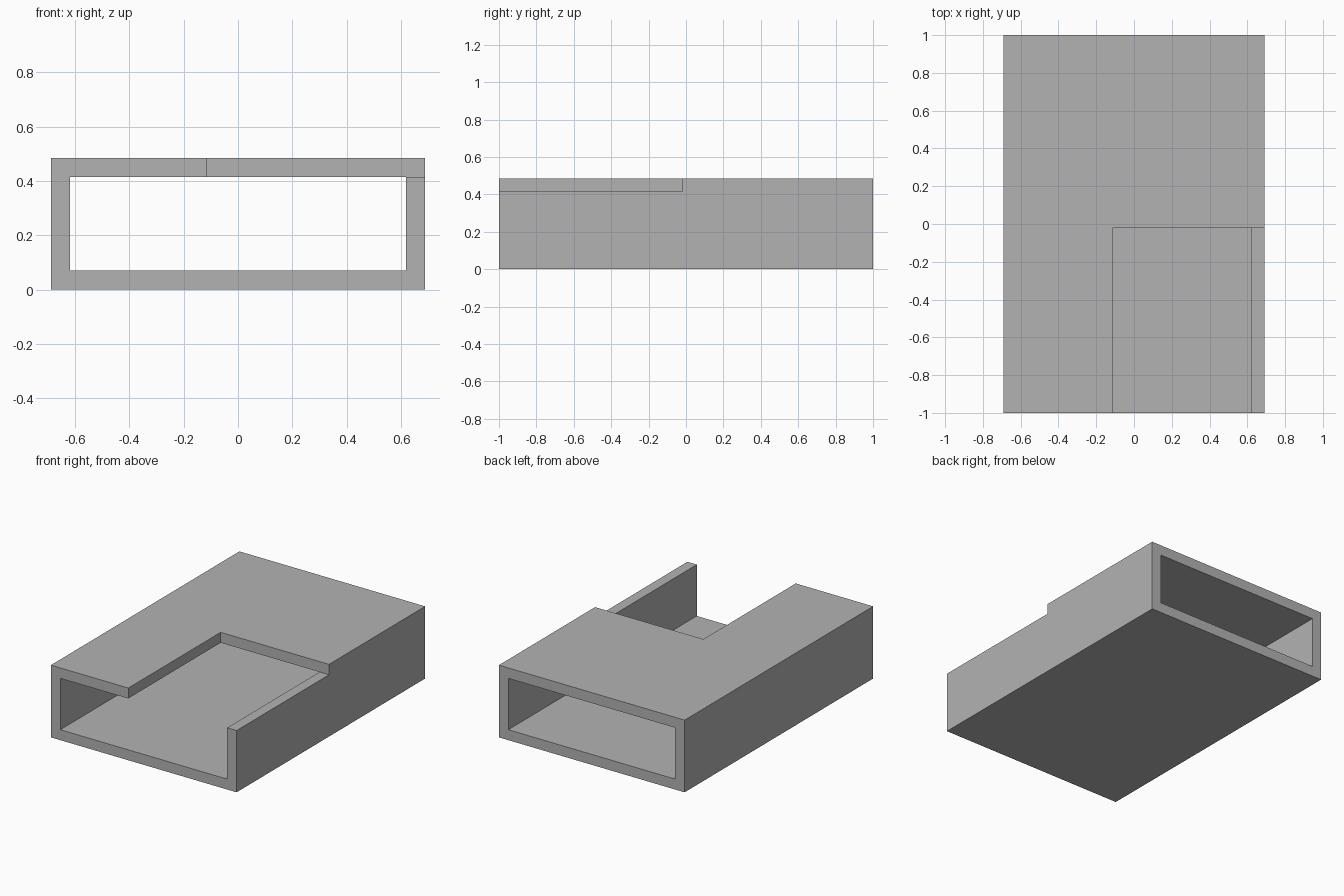
import bpy
import bmesh
from math import radians
from mathutils import Vector

cube = bpy.data.objects.get("Cube")
if cube:
    bpy.data.objects.remove(cube, do_unlink=True)

# Plain grey material
grey = bpy.data.materials.new("plain_grey")
grey.use_nodes = True
colour = (0.45, 0.45, 0.45, 1)
grey.diffuse_color = colour
grey.node_tree.nodes["Principled BSDF"].inputs["Base Color"].default_value = colour

# Overall size, wall thickness and the corner of the roof opening
half_w, half_l, height, wall = 0.69, 1.0, 0.485, 0.07
notch_x, notch_y = -0.115, -0.02

# Planes that divide the sleeve into cells along each axis
planes = (
    (-half_w, wall - half_w, notch_x, half_w - wall, half_w),
    (-half_l, notch_y, half_l),
    (0, wall, height - wall, height),
)


def is_solid(cell):
    """Floor, side walls and roof are solid, except the open roof corner."""
    i, j, k = cell
    if not (0 <= i < 4 and 0 <= j < 2 and 0 <= k < 3):
        return False
    if k == 2:
        return not (i >= 2 and j == 0)
    return k == 0 or i in (0, 3)


def add_side(bm, cell, axis, step):
    """Add the face of a cell that looks along the axis."""
    u, v = (axis + 1) % 3, (axis + 2) % 3
    corners = []
    for du, dv in ((0, 0), (1, 0), (1, 1), (0, 1))[::step]:
        point = Vector()
        point[axis] = planes[axis][cell[axis] + (step > 0)]
        point[u] = planes[u][cell[u] + du]
        point[v] = planes[v][cell[v] + dv]
        corners.append(bm.verts.new(point))
    bm.faces.new(corners)


# Skin only the outside of the solid cells
bm = bmesh.new()
for cell in ((i, j, k) for i in range(4) for j in range(2) for k in range(3)):
    if not is_solid(cell):
        continue
    for axis in range(3):
        for step in (-1, 1):
            neighbour = list(cell)
            neighbour[axis] += step
            if not is_solid(neighbour):
                add_side(bm, cell, axis, step)

# Weld the skin and merge its flat areas
bmesh.ops.remove_doubles(bm, verts=bm.verts, dist=0.0001)
bmesh.ops.dissolve_limit(bm, angle_limit=radians(1), verts=bm.verts, edges=bm.edges)

mesh = bpy.data.meshes.new("open_sleeve")
bm.to_mesh(mesh)
bm.free()
mesh.materials.append(grey)
sleeve = bpy.data.objects.new("open_sleeve", mesh)
bpy.context.collection.objects.link(sleeve)
